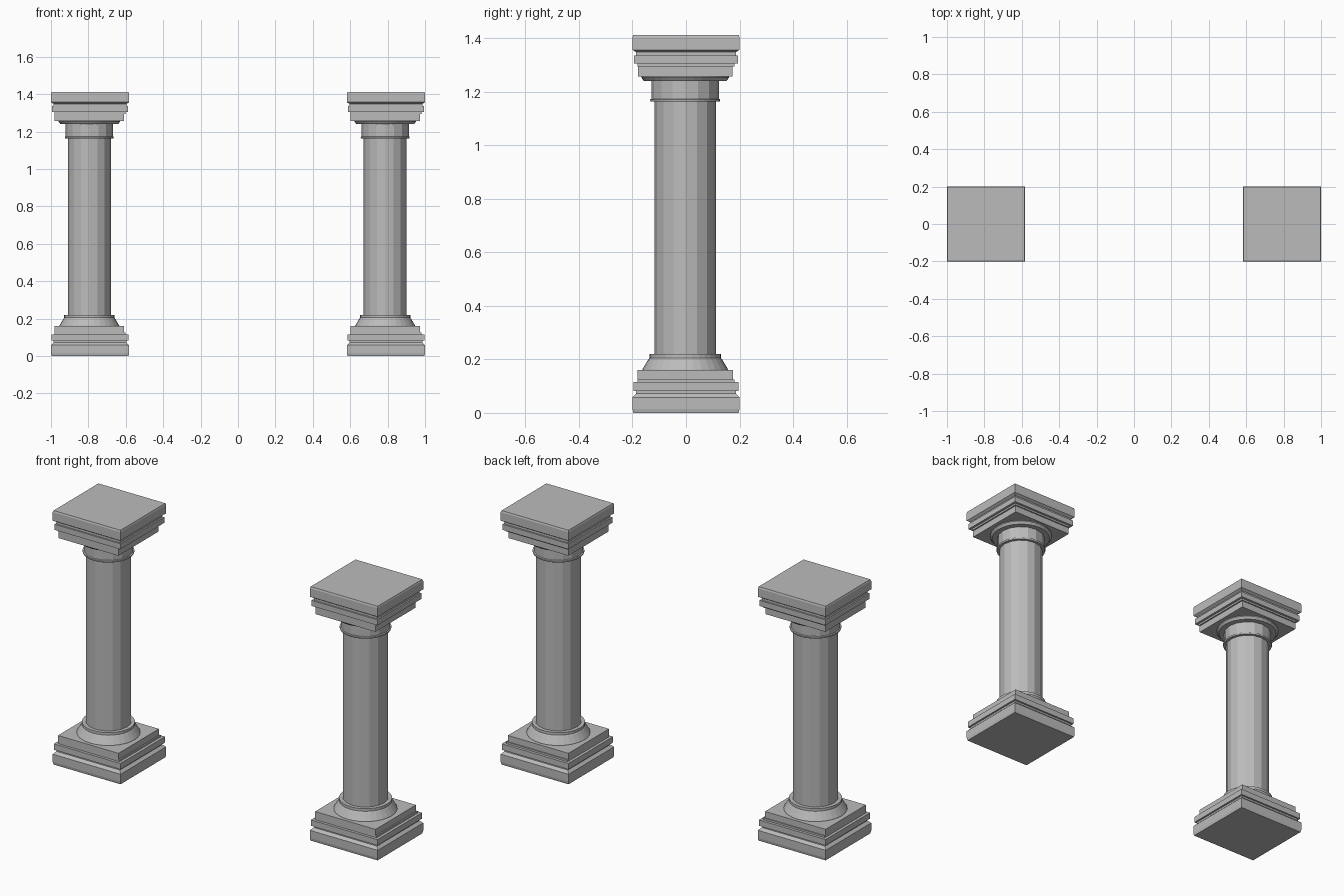
import bpy
import bmesh
import math

cube = bpy.data.objects.get("Cube")
if cube:
    bpy.data.objects.remove(cube, do_unlink=True)

stone = bpy.data.materials.new("grey_stone")
stone.use_nodes = True
grey = (0.5, 0.5, 0.5, 1)
stone.diffuse_color = grey
stone.node_tree.nodes["Principled BSDF"].inputs["Base Color"].default_value = grey


def stack(name, profile, sides, centre, square=False):
    """Closed solid from (half width, height) levels, square or round in plan."""
    bm = bmesh.new()
    rings = []
    for r, z in profile:
        ring = []
        for i in range(sides):
            a = 2 * math.pi * (i + (0.5 if square else 0)) / sides
            x, y = r * math.cos(a), r * math.sin(a)
            if square:
                x, y = x * math.sqrt(2) * 1.045, y * math.sqrt(2)
            ring.append(bm.verts.new((x, y, z)))
        rings.append(ring)
    for low, high in zip(rings, rings[1:]):
        for i in range(sides):
            j = (i + 1) % sides
            bm.faces.new((low[i], low[j], high[j], high[i]))
    bm.faces.new(rings[0][::-1])
    bm.faces.new(rings[-1])
    mesh = bpy.data.meshes.new(name)
    bm.to_mesh(mesh)
    bm.free()
    mesh.materials.append(stone)
    obj = bpy.data.objects.new(name, mesh)
    obj.location = (*centre, 0)
    bpy.context.collection.objects.link(obj)


# Stepped square mouldings of the foot and head
PLINTH = [(.197, 0), (.2, .015), (.2, .058), (.186, .072), (.186, .082),
          (.196, .082), (.196, .115), (.181, .115), (.181, .125)]
PLINTH_STEP = [(.178, .122), (.178, .16)]
ABACUS_STEP = [(.177, 1.258), (.177, 1.297)]
ABACUS = [(.181, 1.295), (.181, 1.305), (.194, 1.305), (.194, 1.336),
          (.186, 1.336), (.186, 1.348), (.2, 1.357), (.2, 1.404), (.197, 1.413)]

# Round mouldings
FLARE = [(.161, .155), (.16, .163), (.148, .183), (.138, .2), (.134, .205),
         (.134, .22), (.114, .22)]
NECK_RING = [(.114, 1.163), (.129, 1.163), (.131, 1.168), (.131, 1.172), (.125, 1.174)]
NECK = [(.126, 1.17), (.126, 1.245)]
ECHINUS = [(.126, 1.24), (.154, 1.24), (.164, 1.253), (.164, 1.26)]
SHAFT = [(.115, .15), (.115, 1.2)]

for side, x in (("right", -.791), ("left", .791)):
    middle = (x, 0)
    inner = (x - .004, -.003)
    stack(side + "_plinth", PLINTH, 4, middle, True)
    stack(side + "_plinth_step", PLINTH_STEP, 4, inner, True)
    stack(side + "_base_flare", FLARE, 32, inner)
    stack(side + "_shaft", SHAFT, 16, inner)
    stack(side + "_neck_ring", NECK_RING, 32, inner)
    stack(side + "_neck", NECK, 16, inner)
    stack(side + "_echinus", ECHINUS, 32, inner)
    stack(side + "_abacus_step", ABACUS_STEP, 4, inner, True)
    stack(side + "_abacus", ABACUS, 4, middle, True)
